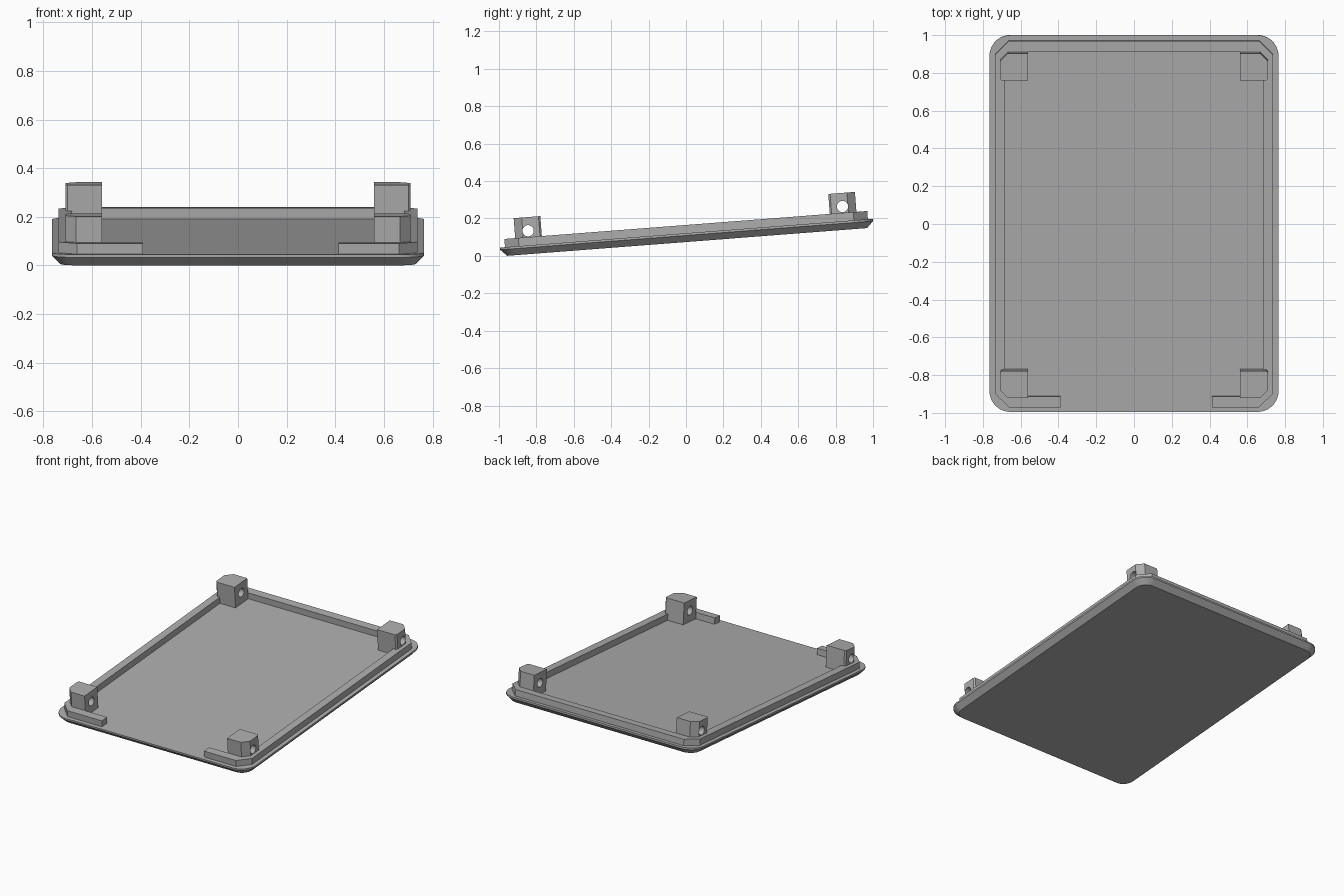
import bpy, bmesh, math
from mathutils import Matrix

cube = bpy.data.objects.get("Cube")
if cube:
    bpy.data.objects.remove(cube, do_unlink=True)

TILT = math.atan(0.077)
FRAME = Matrix.Translation((0, 0.006, 0.0745)) @ Matrix.Rotation(TILT, 4, "X")
HALF_X, HALF_Y, TOP = 0.765, 1.0, 0.047

grey = bpy.data.materials.new("plain grey")
grey.use_nodes = True
COLOUR = (0.42, 0.42, 0.42, 1)
grey.diffuse_color = COLOUR
grey.node_tree.nodes["Principled BSDF"].inputs["Base Color"].default_value = COLOUR


def loft(name, rings):
    """Join closed rings of points into a capped solid, set in the tilted frame."""
    bm = bmesh.new()
    loops = [[bm.verts.new(p) for p in ring] for ring in rings]
    n = len(loops[0])
    for low, high in zip(loops, loops[1:]):
        for i in range(n):
            j = (i + 1) % n
            bm.faces.new((low[i], low[j], high[j], high[i]))
    bm.faces.new(loops[0][::-1])
    bm.faces.new(loops[-1])
    bmesh.ops.recalc_face_normals(bm, faces=bm.faces)
    mesh = bpy.data.meshes.new(name)
    bm.to_mesh(mesh)
    bm.free()
    mesh.materials.append(grey)
    obj = bpy.data.objects.new(name, mesh)
    bpy.context.collection.objects.link(obj)
    obj.matrix_world = FRAME
    return obj


def prism(name, outline, z0, z1):
    return loft(name, [[(x, y, z) for x, y in outline] for z in (z0, z1)])


def smooth(obj):
    bpy.ops.object.select_all(action="DESELECT")
    obj.select_set(True)
    bpy.context.view_layer.objects.active = obj
    bpy.ops.object.shade_smooth_by_angle(angle=math.radians(25))


def rounded_ring(inset, z, radius=0.11, steps=10):
    ring = []
    for k, (sx, sy) in enumerate(((1, 1), (-1, 1), (-1, -1), (1, -1))):
        for i in range(steps + 1):
            a = math.pi / 2 * (k + i / steps)
            ring.append((sx * (HALF_X - radius) + (radius - inset) * math.cos(a),
                         sy * (HALF_Y - radius) + (radius - inset) * math.sin(a), z))
    return ring


# Base plate with rounded corners and a chamfered underside
plate = loft("base_plate", [rounded_ring(0.035, 0), rounded_ring(0, 0.035), rounded_ring(0, TOP)])
smooth(plate)


# Raised rim, open in the middle of the front
def rim_path(hx, hy, cut, left_end, right_end):
    return [(right_end, -hy), (hx - cut, -hy), (hx, -hy + cut), (hx, hy - cut), (hx - cut, hy),
            (cut - hx, hy), (-hx, hy - cut), (-hx, cut - hy), (cut - hx, -hy), (left_end, -hy)]


outer = rim_path(0.737, 0.973, 0.075, -0.39, 0.413)
inner = rim_path(0.682, 0.915, 0.05, -0.39, 0.413)
prism("rim", outer + inner[::-1], TOP - 0.003, TOP + 0.044)

# Corner posts, each with a round hole running sideways
POST = [(0.56, 0.772), (0.70, 0.772), (0.71, 0.782), (0.71, 0.872), (0.667, 0.915), (0.56, 0.915)]
for sx, side in ((1, "left"), (-1, "right")):
    for sy, end in ((1, "back"), (-1, "front")):
        post = prism(f"{end}_{side}_post", [(sx * x, sy * y) for x, y in POST],
                     TOP - 0.003, TOP + 0.151)
        circle = [(0.843 * sy + 0.03 * math.cos(a), TOP + 0.078 + 0.03 * math.sin(a))
                  for a in (math.tau * i / 32 for i in range(32))]
        cutter = loft(f"{end}_{side}_hole_cutter", [[(sx * x, y, z) for y, z in circle]
                                                    for x in (0.5, 0.8)])
        cutter.hide_render = True
        cut = post.modifiers.new("hole", "BOOLEAN")
        cut.operation = "DIFFERENCE"
        cut.solver = "EXACT"
        cut.object = cutter
        bpy.context.view_layer.objects.active = post
        bpy.ops.object.modifier_apply(modifier=cut.name)
        bpy.data.objects.remove(cutter, do_unlink=True)
        smooth(post)
